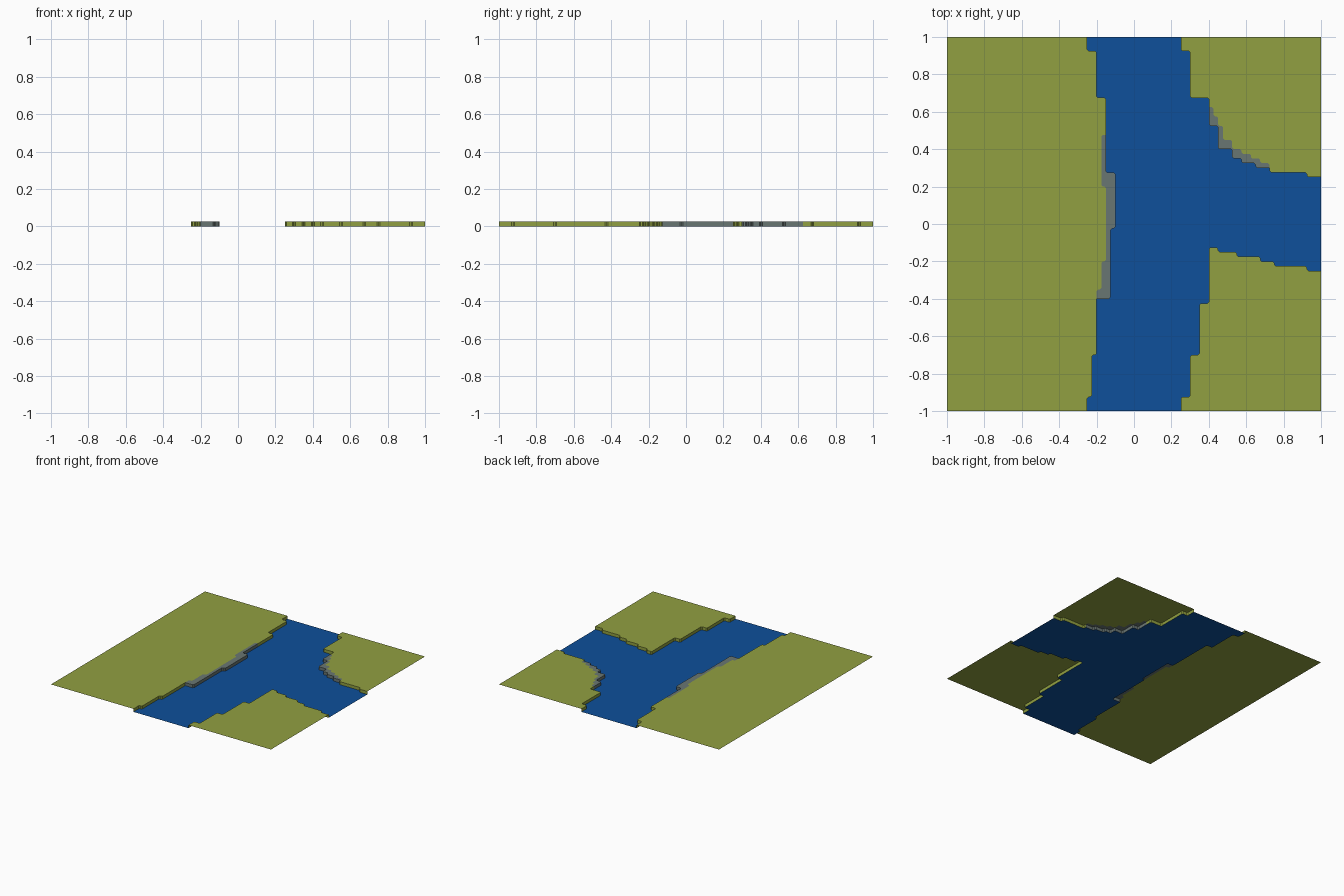
import bpy, bmesh
from mathutils import Vector

if "Cube" in bpy.data.objects:
    bpy.data.objects.remove(bpy.data.objects["Cube"])

TOP = 0.025      # land height above the water sheet
CHAMFER = 0.008  # small cut on every bank corner


def material(name, rgb):
    m = bpy.data.materials.new(name)
    m.diffuse_color = (*rgb, 1)
    m.use_nodes = True
    m.node_tree.nodes["Principled BSDF"].inputs["Base Color"].default_value = m.diffuse_color
    return m


GRASS = material("grass green", (0.283, 0.352, 0.053))
WATER = material("water blue", (0.0044, 0.08, 0.328))
ROCK = material("rock grey", (0.141, 0.181, 0.171))


def stair(start, axis, values):
    """Stepped path: values alternate between the two axes; inner corners get chamfered."""
    pts = [Vector(start)]
    for v in values:
        p = pts[-1].copy()
        p[axis] = v
        pts.append(p)
        axis = 1 - axis
    out = [pts[0]]
    for a, b, c in zip(pts, pts[1:], pts[2:]):
        out.append(b + (a - b).normalized() * CHAMFER)
        out.append(b + (c - b).normalized() * CHAMFER)
    return out + [pts[-1]]


def sheet(name, mat, outline, z, walls=()):
    """Flat sheet at height z, plus bank walls down to the water (water on the path's left)."""
    bm = bmesh.new()
    loop = []
    for p in outline:
        if not loop or (p - loop[-1]).length > 1e-5:
            loop.append(p)
    if (loop[0] - loop[-1]).length < 1e-5:
        loop.pop()
    face = bm.faces.new([bm.verts.new((p.x, p.y, z)) for p in loop])
    face.normal_update()
    if face.normal.z < 0:
        face.normal_flip()
    bmesh.ops.triangulate(bm, faces=[face])
    for path in walls:
        for a, b in zip(path, path[1:]):
            quad = [(a.x, a.y, 0), (a.x, a.y, TOP), (b.x, b.y, TOP), (b.x, b.y, 0)]
            bm.faces.new([bm.verts.new(q) for q in quad])
    bmesh.ops.remove_doubles(bm, verts=bm.verts[:], dist=1e-5)
    me = bpy.data.meshes.new(name)
    bm.to_mesh(me)
    bm.free()
    me.materials.append(mat)
    bpy.context.collection.objects.link(bpy.data.objects.new(name, me))


def corner(x, y):
    return Vector((x, y))


# Left bank, running from back to front
left_a = stair((-.25, 1), 1, [.925, -.2, .675, -.15, .475])
left_rock = stair((-.15, .475), 1, [.275, -.1, -.025, -.125, -.4, -.2])
left_inner = stair((-.15, .475), 0, [-.175, .2, -.15, -.2, -.175, -.35, -.2, -.4])
left_b = stair((-.2, -.4), 1, [-.7, -.225, -.925, -.25, -1])

# Front right bank, from the front edge to the right edge
front_bank = stair((.25, -1), 1, [-.925, .3, -.7, .35, -.425, .4, -.125, .45, -.15,
                                  .55, -.175, .675, -.2, .75, -.225, .925, -.25, 1])

# Back right bank, from the right edge to the back edge
back_a = stair((1, .25), 0, [.925, .275, .725, .3])
back_rock = stair((.725, .3), 0, [.65, .325, .575, .35, .525, .4, .45, .525, .4, .625])
back_inner = stair((.725, .3), 1, [.325, .675, .35, .625, .375, .575, .4, .525, .45,
                                   .475, .525, .45, .575, .425, .625, .4])
back_b = stair((.4, .625), 1, [.675, .3, .925, .25, 1])

# Land
sheet("left_land", GRASS, left_a + left_inner + left_b + [corner(-1, -1), corner(-1, 1)],
      TOP, [left_a, left_b])
sheet("front_right_land", GRASS, front_bank + [corner(1, -1)], TOP, [front_bank])
sheet("back_right_land", GRASS, back_a + back_inner + back_b + [corner(1, 1)],
      TOP, [back_a, back_b])

# Rock ledges
sheet("left_rock_ledge", ROCK, left_rock + left_inner[::-1], TOP, [left_rock])
sheet("back_right_rock_ledge", ROCK, back_rock + back_inner[::-1], TOP, [back_rock])

# River
sheet("river_water", WATER,
      left_a + left_rock + left_b + front_bank + back_a + back_rock + back_b, 0)
